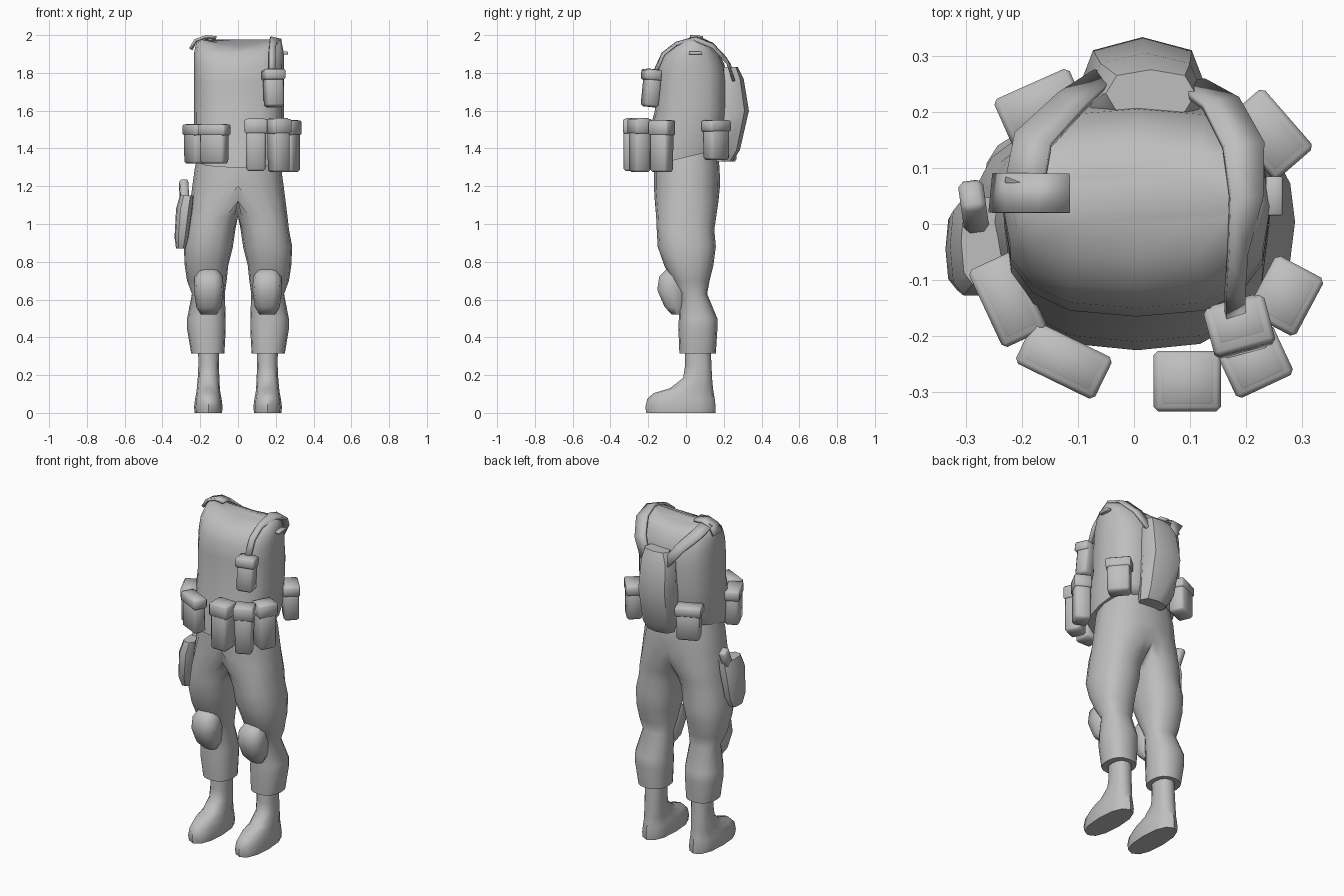
import bpy, bmesh, math
from mathutils import Vector, Matrix

grey = bpy.data.materials.new("neutral_grey")
grey.diffuse_color = (0.52, 0.52, 0.52, 1)


def finish(name, bm, angle=40):
    """Turn a bmesh into a shaded object."""
    me = bpy.data.meshes.new(name)
    bm.to_mesh(me)
    bm.free()
    me.materials.append(grey)
    for p in me.polygons:
        p.use_smooth = True
    me.set_sharp_from_angle(angle=math.radians(angle))
    ob = bpy.data.objects.new(name, me)
    bpy.context.collection.objects.link(ob)
    return ob


def spow(v, e):
    return math.copysign(abs(v) ** e, v)


def loft(name, rings, n=12, e=0.85, shape=None, half=False, mirror=False, angle=40):
    """Stack of rounded rings: (z, centre x, radius x, y front, y back)."""
    bm = bmesh.new()
    loops = []
    for i, (z, cx, rx, y0, y1) in enumerate(rings):
        loop = []
        for k in range(n):
            t = 2 * math.pi * k / n
            x = cx + rx * spow(math.cos(t), e)
            y = (y0 + y1) / 2 + (y1 - y0) / 2 * spow(math.sin(t), e)
            if half:
                x = max(0.0, x)
            dz = shape(i, x, y) if shape else 0
            loop.append(bm.verts.new((x, y, z + dz)))
        loops.append(loop)
    for a, b in zip(loops, loops[1:]):
        for k in range(n):
            j = (k + 1) % n
            bm.faces.new((a[k], a[j], b[j], b[k]))
    bm.faces.new(loops[0])
    bm.faces.new(loops[-1])
    bmesh.ops.recalc_face_normals(bm, faces=bm.faces[:])
    if half:  # open the seam between the two halves
        inner = [f for f in bm.faces if all(v.co.x < 1e-5 for v in f.verts)]
        bmesh.ops.delete(bm, geom=inner, context='FACES')
    ob = finish(name, bm, angle)
    if mirror:
        m = ob.modifiers.new("mirror", 'MIRROR')
        m.use_clip = True
        m.merge_threshold = 0.0005
    return ob


def box(name, loc, size, turn=0, tilt=0, bevel=0.012, taper=1.0):
    """Bevelled box whose local -y side faces outwards."""
    bm = bmesh.new()
    bmesh.ops.create_cube(bm, size=1)
    for v in bm.verts:
        if v.co.z < 0:
            v.co.x *= taper
        v.co = Vector(v.co[i] * size[i] for i in range(3))
    bmesh.ops.bevel(bm, geom=bm.edges[:], offset=bevel, segments=1, affect='EDGES')
    bm.transform(Matrix.Translation(loc) @ Matrix.Rotation(math.radians(turn), 4, 'Z')
                 @ Matrix.Rotation(math.radians(tilt), 4, 'X'))
    return finish(name, bm, 50)


def pouch(name, x, y, z0, z1, w, d, turn, tilt=0):
    """Pouch body with an overlapping flap."""
    h = z1 - z0
    box(name, (x, y, (z0 + z1) / 2), (w, d, h), turn, tilt, 0.012, 0.95)
    box(name + "_flap", (x, y, z1 - h * 0.15), (w + 0.012, d + 0.008, h * 0.28), turn, tilt, 0.008)


def strap(name, pts, widths, centre=(0, 0.03, 1.65)):
    """Flat ribbon lying on the torso."""
    bm = bmesh.new()
    pts = [Vector(p) for p in pts]
    rows = []
    for i, p in enumerate(pts):
        tan = pts[min(i + 1, len(pts) - 1)] - pts[max(i - 1, 0)]
        out = p - Vector((p.x * 0.6, centre[1], centre[2]))
        side = tan.cross(out).normalized() * widths[i] / 2
        rows.append((bm.verts.new(p + side), bm.verts.new(p - side)))
    for a, b in zip(rows, rows[1:]):
        bm.faces.new((a[0], a[1], b[1], b[0]))
    ob = finish(name, bm)
    s = ob.modifiers.new("thickness", 'SOLIDIFY')
    s.thickness = 0.014
    s.offset = 0


# Torso: hem dips at the front, shoulder line dips in the middle
def torso_shape(i, x, y):
    if i == 0:
        return (y + 0.22) * 0.24
    return 0.03 * (x / 0.2) ** 2 if i >= 6 else 0


loft("torso", [
    (1.30, 0.005, 0.225, -0.225, 0.185), (1.43, 0.005, 0.236, -0.21, 0.20),
    (1.60, 0.005, 0.238, -0.165, 0.215), (1.75, 0.005, 0.238, -0.165, 0.217),
    (1.84, 0.005, 0.238, -0.15, 0.205), (1.905, 0.005, 0.238, -0.115, 0.175),
    (1.93, 0.005, 0.225, -0.06, 0.14), (1.95, 0.005, 0.20, 0.0, 0.085),
], n=16, e=0.72, shape=torso_shape, angle=60)

# Trousers: one half lofted from waist to cuff, then mirrored
loft("trousers", [
    (1.42, 0.0, 0.20, -0.16, 0.16), (1.30, 0.0, 0.228, -0.17, 0.178),
    (1.20, 0.0, 0.242, -0.17, 0.18), (1.12, 0.06, 0.192, -0.165, 0.172),
    (1.04, 0.122, 0.140, -0.158, 0.16), (0.97, 0.142, 0.128, -0.155, 0.15),
    (0.88, 0.157, 0.130, -0.15, 0.158), (0.78, 0.167, 0.115, -0.115, 0.145),
    (0.70, 0.165, 0.105, -0.075, 0.125), (0.63, 0.157, 0.087, -0.035, 0.112),
    (0.50, 0.167, 0.102, -0.038, 0.166), (0.44, 0.167, 0.102, -0.04, 0.166),
    (0.315, 0.160, 0.088, -0.035, 0.158),
], n=16, half=True, mirror=True, angle=60)

# Boots and knee pads
loft("boots", [
    (0.0, 0.157, 0.072, -0.21, 0.155), (0.03, 0.157, 0.076, -0.215, 0.157),
    (0.075, 0.157, 0.070, -0.205, 0.152), (0.105, 0.157, 0.064, -0.17, 0.147),
    (0.13, 0.157, 0.061, -0.085, 0.143), (0.185, 0.156, 0.057, -0.015, 0.138),
    (0.25, 0.155, 0.055, -0.005, 0.135), (0.36, 0.155, 0.056, -0.005, 0.13),
], mirror=True, angle=50)
loft("knee_pads", [
    (0.52, 0.155, 0.040, -0.075, -0.01), (0.56, 0.155, 0.066, -0.115, 0.0),
    (0.65, 0.155, 0.079, -0.155, 0.0), (0.72, 0.155, 0.075, -0.145, 0.0),
    (0.76, 0.155, 0.050, -0.105, -0.01),
], n=10, e=0.75, mirror=True, angle=50)

# Pouches around the belt and on the chest
pouch("front_pouch_inner", 0.095, -0.28, 1.28, 1.56, 0.108, 0.10, 0)
pouch("front_pouch_middle", 0.215, -0.245, 1.275, 1.56, 0.10, 0.09, 25)
pouch("front_pouch_outer", 0.27, -0.128, 1.275, 1.55, 0.105, 0.09, 62)
pouch("left_pouch_front", -0.125, -0.243, 1.32, 1.53, 0.145, 0.075, -26)
pouch("left_pouch_side", -0.225, -0.135, 1.32, 1.53, 0.14, 0.08, -65)
pouch("back_pouch_left", -0.165, 0.205, 1.33, 1.53, 0.135, 0.09, -156)
pouch("back_pouch_right", 0.24, 0.16, 1.34, 1.55, 0.13, 0.085, 131)
pouch("chest_pouch", 0.188, -0.183, 1.62, 1.82, 0.10, 0.08, 15, -6)

# Backpack
loft("backpack", [
    (1.33, 0.03, 0.085, 0.14, 0.245), (1.39, 0.02, 0.108, 0.14, 0.285),
    (1.60, 0.015, 0.116, 0.14, 0.333), (1.77, 0.02, 0.105, 0.15, 0.305),
    (1.83, 0.03, 0.080, 0.19, 0.275),
], n=8, e=0.8, angle=45)

# Shoulder straps and buckle
strap("right_strap", [
    (0.10, 0.25, 1.77), (0.155, 0.215, 1.865), (0.195, 0.14, 1.945),
    (0.20, 0.05, 1.98), (0.185, -0.05, 1.955), (0.18, -0.12, 1.90), (0.18, -0.165, 1.80),
], (0.06, 0.07, 0.075, 0.06, 0.035, 0.035, 0.035))
strap("left_strap", [
    (-0.05, 0.265, 1.77), (-0.11, 0.22, 1.86), (-0.18, 0.15, 1.94), (-0.195, 0.07, 1.98),
], (0.05, 0.06, 0.07, 0.07))
strap("left_shoulder_band", [
    (-0.25, 0.055, 1.925), (-0.225, 0.055, 1.97), (-0.17, 0.055, 1.991), (-0.115, 0.055, 1.985),
], (0.07,) * 4)
box("right_buckle", (0.25, 0.05, 1.905), (0.03, 0.07, 0.016), bevel=0.003)

# Thigh holster with a grip above it
loft("holster", [
    (0.87, -0.302, 0.026, -0.09, 0.0), (0.93, -0.298, 0.038, -0.12, 0.03),
    (1.08, -0.283, 0.045, -0.13, 0.05), (1.15, -0.270, 0.038, -0.11, 0.05),
], n=10, e=0.65)
box("holster_grip", (-0.285, 0.025, 1.165), (0.045, 0.06, 0.14), turn=8, tilt=-25, bevel=0.01)
